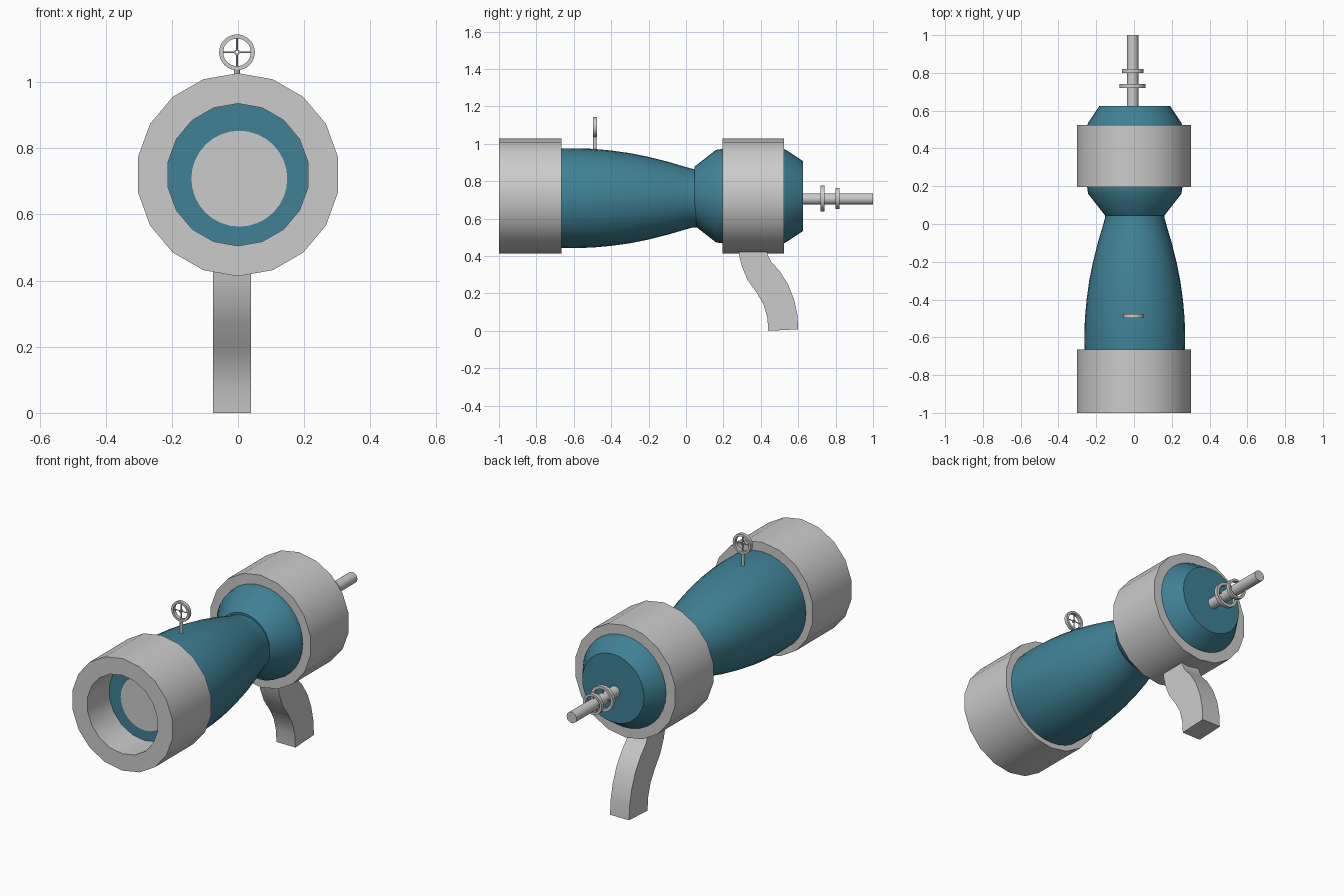
import bpy, bmesh, math
from mathutils import Vector

cube = bpy.data.objects.get("Cube")
if cube:
    bpy.data.objects.remove(cube)


def material(name, rgb):
    m = bpy.data.materials.new(name)
    m.use_nodes = True
    m.diffuse_color = (*rgb, 1)
    m.node_tree.nodes["Principled BSDF"].inputs["Base Color"].default_value = (*rgb, 1)
    return m


GREY = material("light grey", (0.6, 0.6, 0.6))
TEAL = material("deep teal", (0.05, 0.22, 0.3))


def finish(name, bm, mat, smooth=True):
    bmesh.ops.recalc_face_normals(bm, faces=bm.faces)
    mesh = bpy.data.meshes.new(name)
    bm.to_mesh(mesh)
    bm.free()
    mesh.materials.append(mat)
    obj = bpy.data.objects.new(name, mesh)
    bpy.context.collection.objects.link(obj)
    if smooth:
        bpy.ops.object.select_all(action="DESELECT")
        obj.select_set(True)
        bpy.context.view_layer.objects.active = obj
        bpy.ops.object.shade_smooth_by_angle(angle=math.radians(30))
    return obj


def lathe(name, profile, mat, x=0, z=0.72, sides=32, closed=False):
    """Spin (y, radius) points about a lengthwise axis; closed makes a tube."""
    bm = bmesh.new()
    rings = []
    for y, r in profile:
        rings.append([bm.verts.new((x + r * math.sin(a), y, z + r * math.cos(a)))
                      for a in (math.tau * i / sides for i in range(sides))])
    pairs = list(zip(rings, rings[1:]))
    if closed:
        pairs.append((rings[-1], rings[0]))
    else:
        bm.faces.new(rings[0])
        bm.faces.new(rings[-1])
    for a, b in pairs:
        for i in range(sides):
            j = (i + 1) % sides
            bm.faces.new((a[i], a[j], b[j], b[i]))
    return finish(name, bm, mat)


def tube(name, y0, y1, outer, inner, x=0, z=0.72, sides=18):
    return lathe(name, [(y0, inner), (y0, outer), (y1, outer), (y1, inner)],
                 GREY, x, z, sides, closed=True)


def rod(name, start, end, radius, sides=12):
    a, b = Vector(start), Vector(end)
    bm = bmesh.new()
    bmesh.ops.create_cone(bm, cap_ends=True, segments=sides, radius1=radius,
                          radius2=radius, depth=(b - a).length)
    turn = (b - a).to_track_quat("Z", "Y")
    for v in bm.verts:
        v.co = turn @ v.co + (a + b) / 2
    return finish(name, bm, GREY)


def spoked_wheel(name, x, y, z, radius):
    tube(name + "_rim", y - 0.01, y + 0.01, radius, radius * 0.77, x, z, 32)
    tube(name + "_hub", y - 0.006, y + 0.006, radius * 0.16, radius * 0.08, x, z, 16)
    for i in range(4):
        d = Vector((math.sin(i * math.pi / 2), 0, math.cos(i * math.pi / 2)))
        c = Vector((x, y, z))
        rod(f"{name}_spoke_{i + 1}", c + d * radius * 0.12, c + d * radius * 0.85,
            radius * 0.05, 8)


# Tapered barrel and rear chamber
lathe("barrel", [(-0.81, 0.255), (-0.72, 0.264), (-0.6, 0.267), (-0.5, 0.264),
                 (-0.4, 0.255), (-0.3, 0.241), (-0.2, 0.221), (-0.1, 0.196),
                 (-0.02, 0.172), (0.03, 0.158), (0.06, 0.155)], TEAL, 0.004, 0.709)
lathe("rear_chamber", [(0.045, 0.157), (0.16, 0.247), (0.2, 0.253), (0.52, 0.253),
                       (0.535, 0.247), (0.625, 0.187)], TEAL, 0.004, 0.72)

# Collars and the disc inside the muzzle
tube("muzzle_collar", -1, -0.665, 0.307, 0.215)
tube("rear_collar", 0.195, 0.525, 0.307, 0.215)
lathe("muzzle_disc", [(-0.814, 0.145), (-0.808, 0.145)], GREY, 0.004, 0.708)

# Rear rod with two spoked wheels
rod("rear_rod", (-0.007, 0.6, 0.705), (-0.007, 1, 0.705), 0.03, 24)
spoked_wheel("large_rod_wheel", -0.007, 0.73, 0.708, 0.069)
spoked_wheel("small_rod_wheel", -0.007, 0.81, 0.708, 0.056)

# Front sight on its post
spoked_wheel("front_sight", -0.003, -0.487, 1.09, 0.054)
rod("sight_post", (-0.003, -0.487, 0.94), (-0.003, -0.487, 1.042), 0.009)

# Curved grip: front edge down, then rear edge up
front_edge = [(0.28, 0.45), (0.285, 0.4), (0.3, 0.34), (0.33, 0.27), (0.38, 0.2),
              (0.415, 0.14), (0.435, 0.07), (0.44, 0)]
rear_edge = [(0.43, 0.45), (0.435, 0.41), (0.455, 0.37), (0.5, 0.32), (0.545, 0.25),
             (0.577, 0.17), (0.595, 0.09), (0.6, 0.008)]
bm = bmesh.new()
outline = bm.faces.new([bm.verts.new((-0.075, y, z))
                        for y, z in front_edge + rear_edge[::-1]])
side = bmesh.ops.extrude_face_region(bm, geom=[outline])
bmesh.ops.translate(bm, vec=(0.115, 0, 0),
                    verts=[v for v in side["geom"] if isinstance(v, bmesh.types.BMVert)])
finish("grip", bm, GREY)
